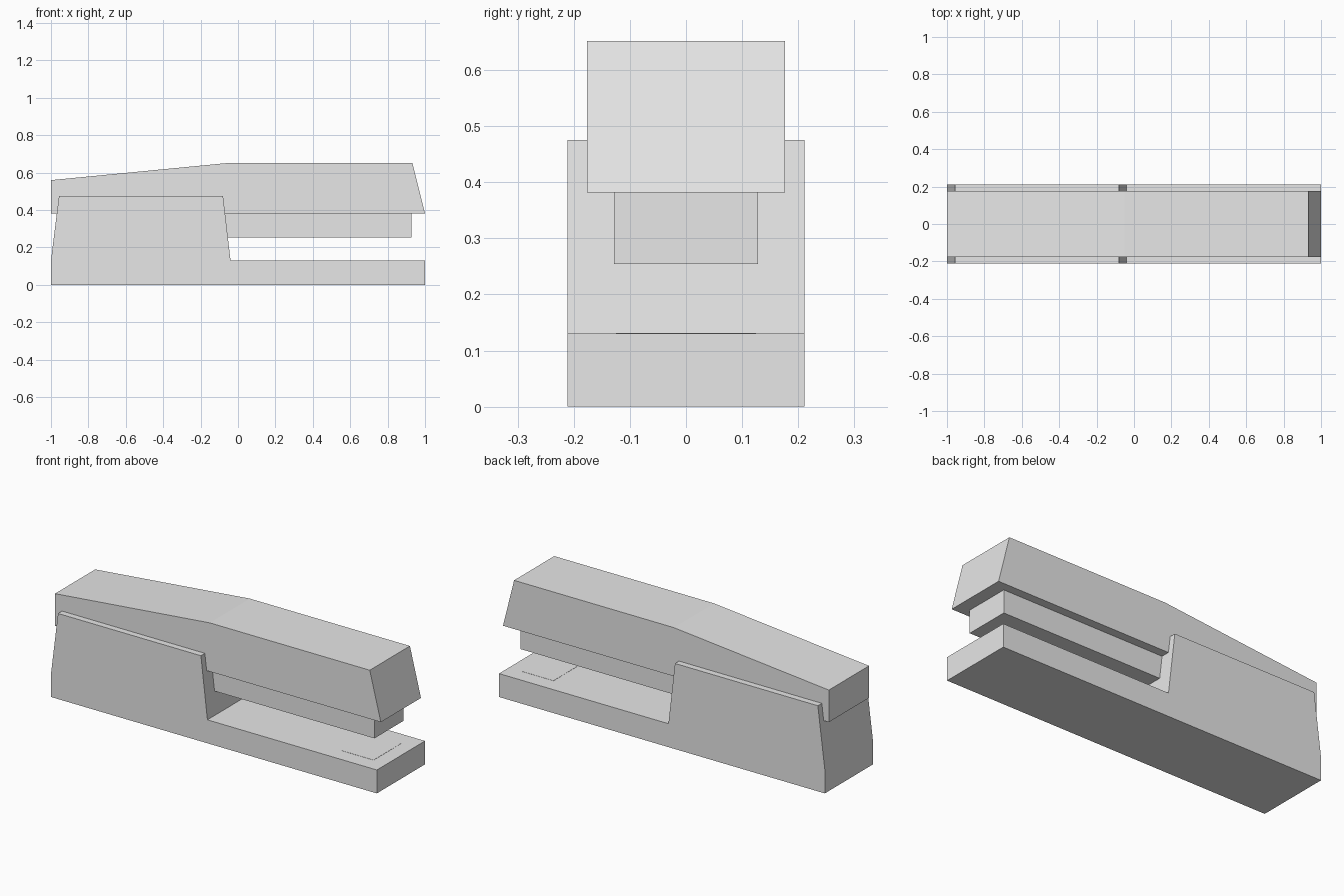
import bpy
import bmesh

cube = bpy.data.objects.get("Cube")
if cube:
    bpy.data.objects.remove(cube, do_unlink=True)

# One plain grey for the whole model
GREY = (0.8, 0.8, 0.8, 1.0)
grey = bpy.data.materials.new("light grey")
grey.use_nodes = True
grey.diffuse_color = GREY
grey.node_tree.nodes["Principled BSDF"].inputs["Base Color"].default_value = GREY


def extrude_profile(name, profile, half_width):
    """Solid made by extruding a side profile (x, z) across the width."""
    bm = bmesh.new()
    face = bm.faces.new([bm.verts.new((x, -half_width, z)) for x, z in profile])
    side = bmesh.ops.extrude_face_region(bm, geom=[face])["geom"]
    verts = [v for v in side if isinstance(v, bmesh.types.BMVert)]
    bmesh.ops.translate(bm, verts=verts, vec=(0, 2 * half_width, 0))
    bmesh.ops.recalc_face_normals(bm, faces=bm.faces)
    mesh = bpy.data.meshes.new(name)
    bm.to_mesh(mesh)
    bm.free()
    mesh.materials.append(grey)
    obj = bpy.data.objects.new(name, mesh)
    bpy.context.collection.objects.link(obj)
    return obj


def box_profile(x0, x1, z0, z1):
    return [(x0, z0), (x1, z0), (x1, z1), (x0, z1)]


# Base with the tall rear housing
extrude_profile("base", [(-1, 0), (1, 0), (1, 0.13), (-0.04, 0.13),
                         (-0.08, 0.475), (-0.957, 0.475), (-1, 0.13)], 0.211)

# Upper arm with sloped back and raked nose
extrude_profile("upper_arm", [(-1, 0.382), (1, 0.382), (0.932, 0.652),
                              (-0.05, 0.652), (-1, 0.56)], 0.176)

# Staple magazine under the arm
extrude_profile("magazine", box_profile(-0.9, 0.927, 0.254, 0.384), 0.128)

# Anvil plate, nearly flush with the base
extrude_profile("anvil_plate", box_profile(0.726, 0.92, 0.125, 0.131), 0.125)
